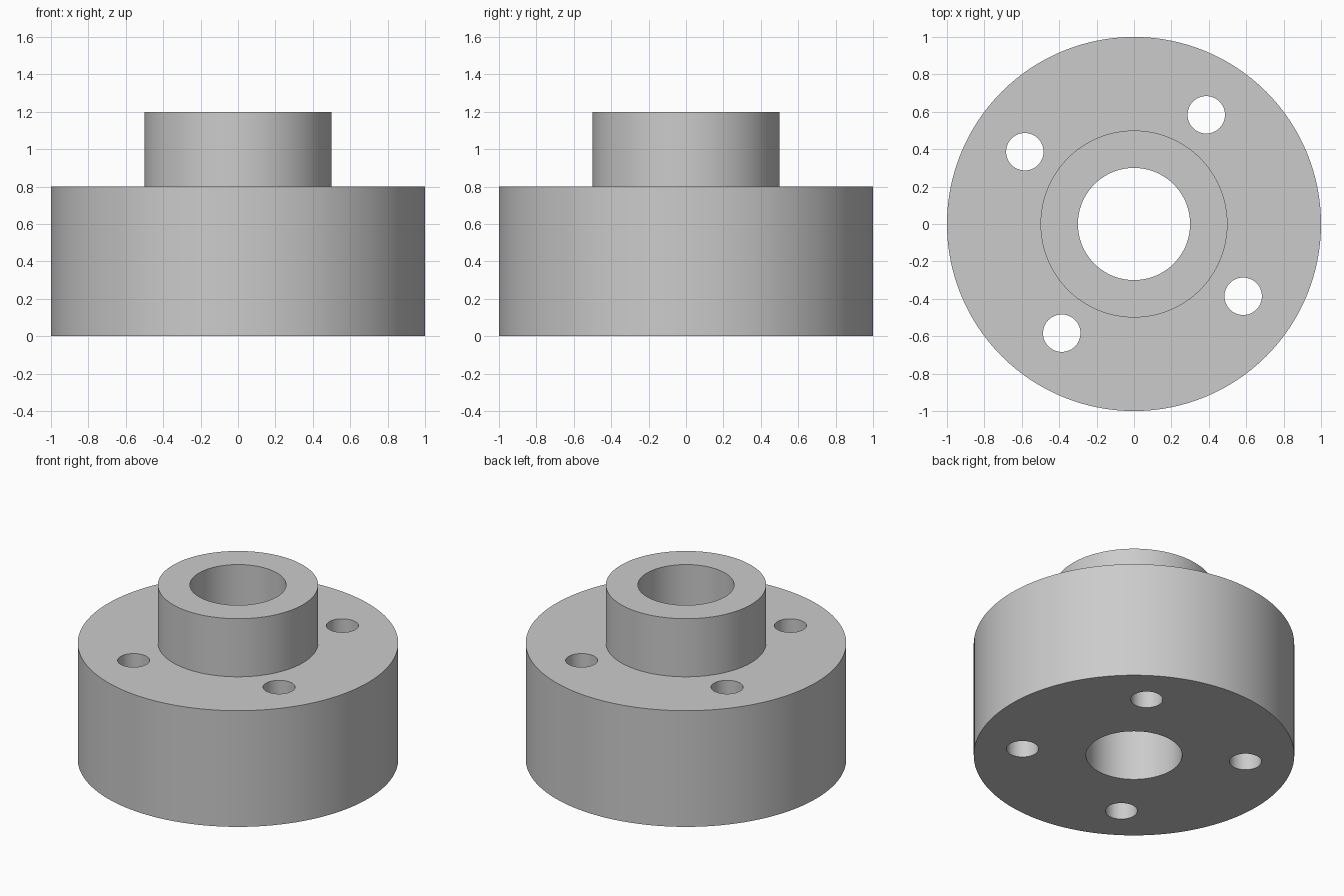
import bpy, bmesh, math
from mathutils import Matrix, Vector

cube = bpy.data.objects.get("Cube")
if cube:
    bpy.data.objects.remove(cube, do_unlink=True)

SEGMENTS = 128
HOLE_COUNT = 4
HOLE_CIRCLE = 0.70
HOLE_RADIUS = 0.10
HOLE_ANGLE = math.radians(56.5)

# Plain grey metal
grey = bpy.data.materials.new("grey metal")
grey.use_nodes = True
colour = (0.6, 0.6, 0.6, 1)
grey.diffuse_color = colour
grey.node_tree.nodes["Principled BSDF"].inputs["Base Color"].default_value = colour


def add_object(name, bm):
    bmesh.ops.recalc_face_normals(bm, faces=bm.faces)
    mesh = bpy.data.meshes.new(name)
    bm.to_mesh(mesh)
    bm.free()
    mesh.materials.append(grey)
    obj = bpy.data.objects.new(name, mesh)
    bpy.context.collection.objects.link(obj)
    return obj


# Turned body: wide base, raised collar and centre bore in one closed profile
profile = [(0.3, 0), (1, 0), (1, 0.8), (0.5, 0.8), (0.5, 1.2), (0.3, 1.2)]
bm = bmesh.new()
verts = [bm.verts.new((r, 0, z)) for r, z in profile]
edges = [bm.edges.new((a, b)) for a, b in zip(verts, verts[1:] + verts[:1])]
bmesh.ops.spin(bm, geom=verts + edges, cent=(0, 0, 0), axis=(0, 0, 1),
               angle=math.tau, steps=SEGMENTS, use_merge=True)
bmesh.ops.remove_doubles(bm, verts=bm.verts, dist=1e-5)
body = add_object("flanged_hub", bm)

# Bolt holes, spaced evenly round the base
bm = bmesh.new()
for i in range(HOLE_COUNT):
    angle = HOLE_ANGLE + i * math.tau / HOLE_COUNT
    place = Vector((HOLE_CIRCLE * math.cos(angle), HOLE_CIRCLE * math.sin(angle), 0.4))
    bmesh.ops.create_cone(bm, cap_ends=True, segments=64, radius1=HOLE_RADIUS,
                          radius2=HOLE_RADIUS, depth=1.2,
                          matrix=Matrix.Translation(place))
cutter = add_object("bolt_hole_cutter", bm)
cutter.hide_render = True

drill = body.modifiers.new("bolt holes", "BOOLEAN")
drill.operation = "DIFFERENCE"
drill.solver = "EXACT"
drill.object = cutter

# Apply the holes, then smooth the round walls and keep the rims sharp
bpy.ops.object.select_all(action="DESELECT")
body.select_set(True)
bpy.context.view_layer.objects.active = body
bpy.ops.object.modifier_apply(modifier=drill.name)
bpy.data.objects.remove(cutter, do_unlink=True)
bpy.ops.object.shade_smooth_by_angle(angle=math.radians(30))
